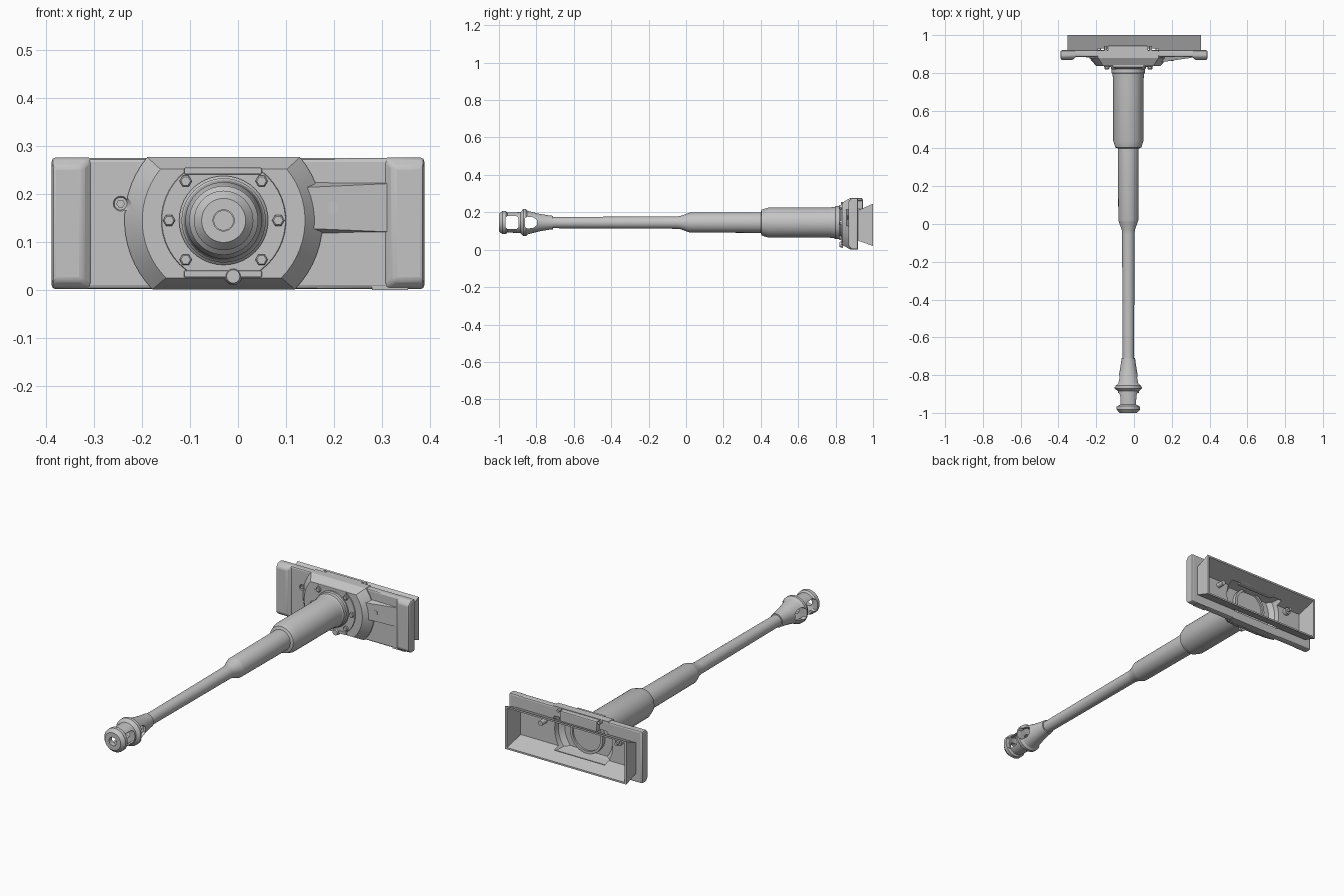
import bpy, bmesh, math
from mathutils import Vector

if "Cube" in bpy.data.objects:
    bpy.data.objects.remove(bpy.data.objects["Cube"])

CX, CZ = -0.03, 0.145          # bore axis
paint = bpy.data.materials.new("light_grey_paint")
paint.diffuse_color = (0.55, 0.55, 0.55, 1)
paint.use_nodes = True
paint.node_tree.nodes["Principled BSDF"].inputs["Base Color"].default_value = paint.diffuse_color


def make(name, bm, smooth=True):
    bmesh.ops.remove_doubles(bm, verts=bm.verts, dist=1e-5)
    bmesh.ops.recalc_face_normals(bm, faces=bm.faces)
    me = bpy.data.meshes.new(name)
    bm.to_mesh(me)
    bm.free()
    me.materials.append(paint)
    ob = bpy.data.objects.new(name, me)
    bpy.context.collection.objects.link(ob)
    if smooth:
        shade(ob)
    return ob


def activate(ob):
    bpy.ops.object.select_all(action='DESELECT')
    ob.select_set(True)
    bpy.context.view_layer.objects.active = ob


def shade(ob):
    activate(ob)
    bpy.ops.object.shade_smooth_by_angle(angle=math.radians(30))


def boolean(ob, other, op='DIFFERENCE'):
    activate(ob)
    m = ob.modifiers.new("cut", 'BOOLEAN')
    m.object, m.operation, m.solver = other, op, 'EXACT'
    bpy.ops.object.modifier_apply(modifier=m.name)
    bpy.data.objects.remove(other)
    shade(ob)


def bevel(ob, w, seg=2):
    activate(ob)
    m = ob.modifiers.new("bevel", 'BEVEL')
    m.width, m.segments, m.limit_method = w, seg, 'ANGLE'
    bpy.ops.object.modifier_apply(modifier=m.name)
    shade(ob)
    return ob


def loft(name, rings):
    """Closed solid through rings of equal point count."""
    bm = bmesh.new()
    vs = [[bm.verts.new(p) for p in r] for r in rings]
    n = len(vs[0])
    for a, b in zip(vs, vs[1:]):
        for i in range(n):
            j = (i + 1) % n
            bm.faces.new((a[i], a[j], b[j], b[i]))
    bm.faces.new(vs[0])
    bm.faces.new(vs[-1])
    return make(name, bm)


def rect(y, x0, x1, z0, z1):
    return [(x0, y, z0), (x1, y, z0), (x1, y, z1), (x0, y, z1)]


def box(name, x0, x1, y0, y1, z0, z1):
    return loft(name, [rect(y0, x0, x1, z0, z1), rect(y1, x0, x1, z0, z1)])


def lathe(name, prof, closed=False, n=40, cx=CX, cz=CZ):
    """Revolve (y, r) points about an axis parallel to y."""
    bm = bmesh.new()
    rings = [[bm.verts.new((cx + r * math.cos(t), y, cz + r * math.sin(t)))
              for t in (2 * math.pi * k / n for k in range(n))] for y, r in prof]
    pairs = list(zip(rings, rings[1:])) + ([(rings[-1], rings[0])] if closed else [])
    for a, b in pairs:
        for i in range(n):
            j = (i + 1) % n
            bm.faces.new((a[i], a[j], b[j], b[i]))
    if not closed:
        bm.faces.new(rings[0])
        bm.faces.new(rings[-1])
    return make(name, bm)


def round_clip(y, r, z0, z1, n=14):
    """Circle about the bore cut flat at z0 and z1."""
    pts = []
    a0, a1 = math.asin((z0 - CZ) / r), math.asin((z1 - CZ) / r)
    for k in range(n + 1):
        t = a0 + (a1 - a0) * k / n
        pts.append((CX + r * math.cos(t), y, CZ + r * math.sin(t)))
    return pts + [(2 * CX - x, yy, z) for x, yy, z in reversed(pts)]


# Stepped barrel with a hollow bore
lathe("barrel", [(0.86, 0.093), (0.825, 0.093), (0.82, 0.088), (0.80, 0.088),
                 (0.795, 0.084), (0.76, 0.08), (0.44, 0.08), (0.405, 0.069),
                 (0.40, 0.055), (0.02, 0.053), (0.01, 0.05), (-0.03, 0.035),
                 (-0.05, 0.033), (-0.73, 0.030), (-0.73, 0.02), (0.86, 0.02)], True)

# Double-chamber muzzle brake
brake = lathe("muzzle_brake", [
    (-0.71, 0.036), (-0.73, 0.038), (-0.78, 0.046), (-0.845, 0.062), (-0.855, 0.072),
    (-0.87, 0.072), (-0.885, 0.056), (-0.955, 0.053), (-0.963, 0.062), (-0.982, 0.062),
    (-1.0, 0.046), (-1.0, 0.022), (-0.975, 0.022), (-0.965, 0.044), (-0.895, 0.046),
    (-0.893, 0.022), (-0.866, 0.022), (-0.862, 0.054), (-0.79, 0.034), (-0.785, 0.022),
    (-0.71, 0.022)], True)
for pts in ([(-0.965, -0.026), (-0.957, -0.034), (-0.905, -0.034), (-0.895, -0.026),
             (-0.895, 0.026), (-0.905, 0.034), (-0.957, 0.034), (-0.965, 0.026)],
            [(-0.862, -0.022), (-0.85, -0.032), (-0.815, -0.028), (-0.797, -0.014),
             (-0.797, 0.014), (-0.815, 0.028), (-0.85, 0.032), (-0.862, 0.022)]):
    boolean(brake, loft("window_cutter", [[(CX + s, y, CZ + z) for y, z in pts]
                                          for s in (-0.12, 0.12)]))

# Shield: plate, raised ends, boss, wedge and rear frame fused together
shield = bevel(box("shield", -0.388, 0.388, 0.884, 0.92, 0.002, 0.275), 0.008)
for s in (-1, 1):
    xs = sorted((s * 0.305, s * 0.389))
    xf = sorted((s * 0.325, s * 0.387))
    pad = loft("end_pad", [rect(0.919, *xs, 0.002, 0.276), rect(0.886, *xs, 0.002, 0.276),
                           rect(0.868, *xf, 0.02, 0.257)])
    boolean(shield, bevel(pad, 0.007), 'UNION')
boolean(shield, loft("boss", [round_clip(0.9195, 0.207, 0.001, 0.277),
                              round_clip(0.879, 0.207, 0.001, 0.277),
                              round_clip(0.836, 0.17, 0.025, 0.252)]), 'UNION')
boolean(shield, loft("wedge", [
    [(0.10, 0.90, 0.109), (0.10, 0.90, 0.23), (0.10, 0.85, 0.212), (0.10, 0.85, 0.13)],
    [(0.318, 0.90, 0.116), (0.318, 0.90, 0.225), (0.318, 0.882, 0.222), (0.318, 0.882, 0.121)]]),
    'UNION')
boolean(shield, loft("frame", [rect(0.91, -0.352, 0.354, 0.052, 0.206),
                               rect(1.0, -0.352, 0.354, 0.02, 0.246)]), 'UNION')
# Hollow interior, open at the back
boolean(shield, loft("cavity_cutter", [rect(0.895, -0.335, 0.337, 0.06, 0.20),
                                       rect(1.01, -0.342, 0.344, 0.026, 0.240)]))
boolean(shield, loft("boss_cutter", [round_clip(0.93, 0.175, 0.045, 0.225),
                                     round_clip(0.87, 0.165, 0.05, 0.222),
                                     round_clip(0.852, 0.14, 0.055, 0.218)]))
# Left sight opening
boolean(shield, lathe("sight_cutter", [(0.86, 0.025), (0.893, 0.012)], n=24, cx=-0.245, cz=0.18))

# Bolted flange and its clamp strips
loft("flange", [round_clip(0.838, 0.131, 0.03, 0.25), round_clip(0.832, 0.129, 0.032, 0.248)])
for z in (0.033, 0.248):
    bevel(box("clamp_strip", -0.113, 0.05, 0.829, 0.85, z - 0.007, z + 0.007), 0.003)
for a in (0, 46, 134, 180, 226, 314):
    t = math.radians(a)
    lathe("flange_bolt", [(0.836, 0.013), (0.822, 0.013), (0.819, 0.010)], n=6,
          cx=CX + 0.114 * math.cos(t), cz=CZ + 0.114 * math.sin(t))
lathe("drain_plug", [(0.84, 0.018), (0.822, 0.014)], n=16, cx=-0.01, cz=0.028)

# Breech ring behind the boss
lathe("breech_ring", [(0.845, 0.095), (0.872, 0.095), (0.872, 0.082), (0.845, 0.082)], True)
lathe("breech_face", [(0.855, 0.083), (0.862, 0.083)])

# Sight tubes
lathe("left_sight", [(0.882, 0.009), (0.935, 0.009)], n=6, cx=-0.245, cz=0.18)
lathe("left_sight_collar", [(0.89, 0.018), (0.915, 0.018)], n=20, cx=-0.245, cz=0.18)
lathe("right_sight", [(0.863, 0.013), (0.935, 0.013)], n=20, cx=0.195, cz=0.172)

# Top cover plate and small lugs
bevel(box("top_cover", -0.14, 0.075, 0.90, 0.945, 0.215, 0.274), 0.006)
for x in (-0.15, 0.088):
    lathe("top_lug", [(0.918, 0.008), (0.942, 0.008)], n=12, cx=x, cz=0.268)
# Lower right foot strip
box("foot_strip", 0.28, 0.355, 0.885, 0.915, 0.0, 0.012)
